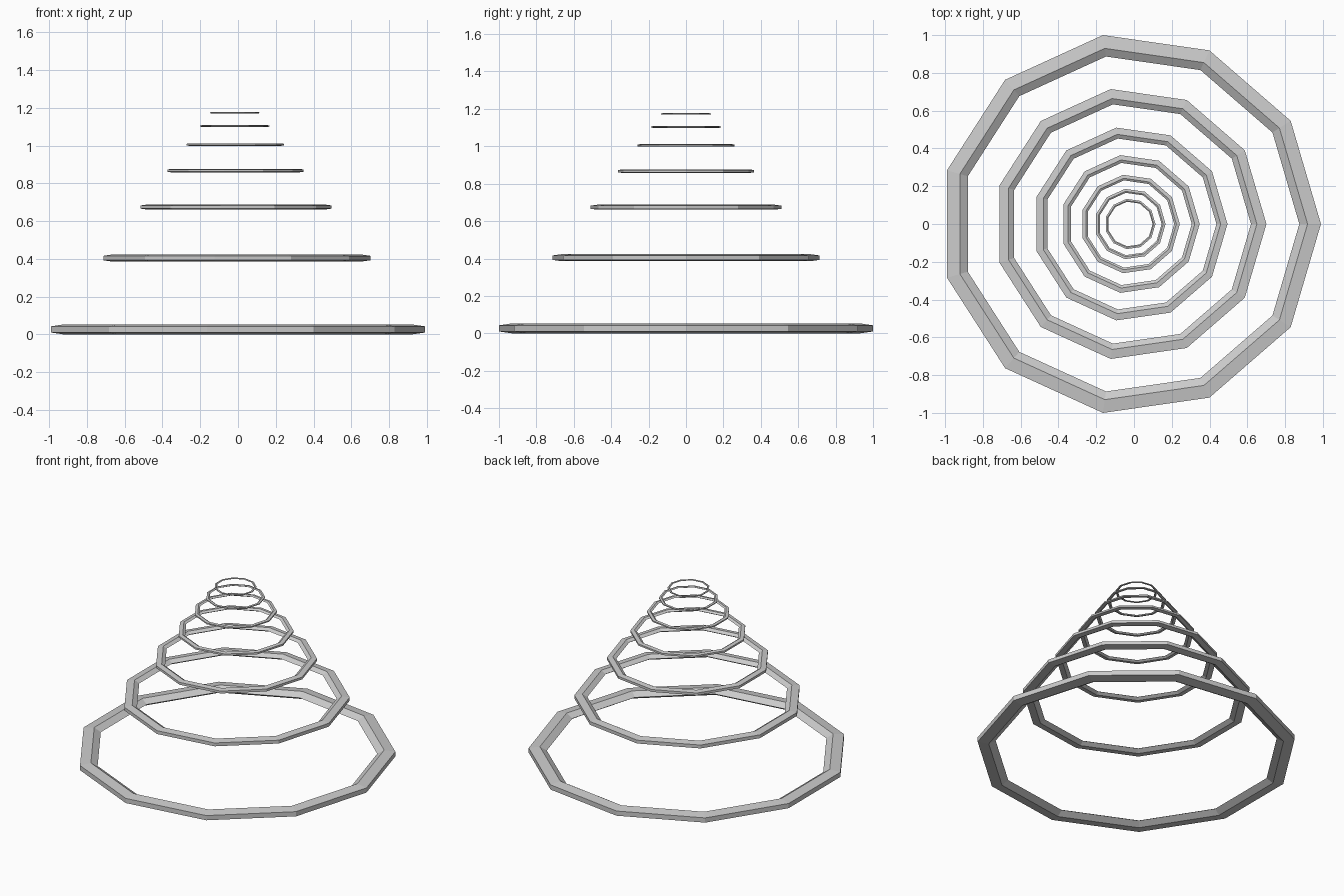
import bpy
import bmesh
from math import cos, sin, pi

if "Cube" in bpy.data.objects:
    bpy.data.objects.remove(bpy.data.objects["Cube"])

SIDES = 11           # corners around each ring
SECTION = 5          # corners of the ring cross-section
RATIO = 1 / 1.4      # each ring is this much smaller than the one below
OUTER = 1.0103       # outer corner radius of the bottom ring
TUBE = 0.0633        # cross-section radius
HALF_H = 0.0265      # half height of the bottom ring
APEX = 1.349         # height of the point the rings shrink towards
CENTRE_X = -0.0205

mid = OUTER - TUBE * cos(pi / SECTION)
height_scale = HALF_H / sin(3 * pi / SECTION)

# Flattened pentagon: flat side outwards, point inwards
profile = []
for j in range(SECTION):
    a = pi / SECTION + 2 * pi * j / SECTION
    profile.append((mid + TUBE * cos(a), height_scale * sin(a)))


def make_ring(name, scale, z):
    bm = bmesh.new()
    loops = []
    for i in range(SIDES):
        t = 2 * pi * i / SIDES
        loops.append([bm.verts.new((r * cos(t) * scale, r * sin(t) * scale, h * scale))
                      for r, h in profile])
    for i in range(SIDES):
        a, b = loops[i], loops[(i + 1) % SIDES]
        for j in range(SECTION):
            k = (j + 1) % SECTION
            bm.faces.new((a[j], b[j], b[k], a[k]))
    bmesh.ops.recalc_face_normals(bm, faces=bm.faces)
    mesh = bpy.data.meshes.new(name)
    bm.to_mesh(mesh)
    bm.free()
    obj = bpy.data.objects.new(name, mesh)
    obj.location = (CENTRE_X, 0, z)
    bpy.context.collection.objects.link(obj)


# Stack of seven rings shrinking towards the apex
for n in range(7):
    s = RATIO ** n
    make_ring(f"ring_{n + 1}", s, APEX - (APEX - HALF_H) * s)
